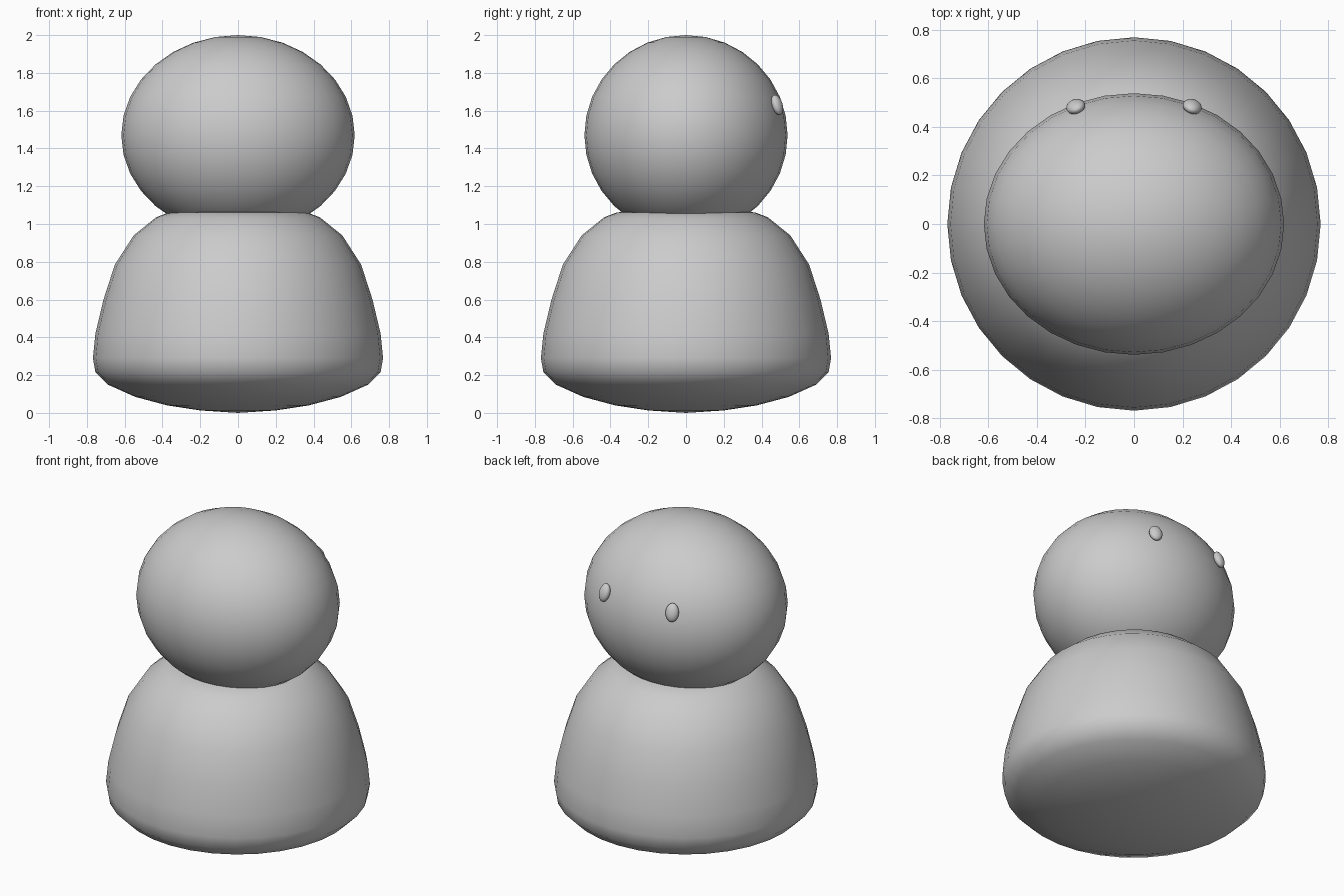
import bpy, bmesh
from math import sin, cos, pi
from mathutils import Vector, Matrix

if "Cube" in bpy.data.objects:
    bpy.data.objects.remove(bpy.data.objects["Cube"])


def finish(name, bm):
    bmesh.ops.recalc_face_normals(bm, faces=bm.faces)
    for f in bm.faces:
        f.smooth = True
    mesh = bpy.data.meshes.new(name)
    bm.to_mesh(mesh)
    bm.free()
    obj = bpy.data.objects.new(name, mesh)
    bpy.context.collection.objects.link(obj)
    return obj


def lathe(name, profile, segments=32):
    # (radius, z) rows from bottom pole to top pole
    bm = bmesh.new()
    rings = []
    for r, z in profile:
        n = segments if r > 0 else 1
        rings.append([bm.verts.new((r * cos(2 * pi * i / segments),
                                    r * sin(2 * pi * i / segments), z)) for i in range(n)])
    for a, b in zip(rings, rings[1:]):
        for i in range(segments):
            j = (i + 1) % segments
            quad = [a[i % len(a)], a[j % len(a)], b[j % len(b)], b[i % len(b)]]
            bm.faces.new(list(dict.fromkeys(quad)))
    return finish(name, bm)


def ellipsoid(name, center, radii, rotation=Matrix(), segments=32, rings=16):
    bm = bmesh.new()
    m = Matrix.Translation(center) @ rotation @ Matrix.Diagonal((*radii, 1))
    bmesh.ops.create_uvsphere(bm, u_segments=segments, v_segments=rings, radius=1, matrix=m)
    return finish(name, bm)


# Bell-shaped body with a shallow rounded base
lathe("body", [(0, 0), (0.2, 0.013), (0.376, 0.04), (0.545, 0.085), (0.69, 0.15),
               (0.755, 0.215), (0.768, 0.29), (0.755, 0.42), (0.712, 0.6),
               (0.652, 0.785), (0.552, 0.94), (0.434, 1.035), (0.37, 1.06),
               (0.2, 1.085), (0, 1.095)])

# Wide head
head_center = Vector((0, 0, 1.47))
head_radii = Vector((0.618, 0.538, 0.53))
ellipsoid("head", head_center, head_radii)

# Eyes on the back side, lying along the head surface
for side, label in ((-1, "left"), (1, "right")):
    p = Vector((0.24 * side, 0.483, 1.63))
    d = p - head_center
    normal = Vector([d[i] / head_radii[i] ** 2 for i in range(3)])
    tilt = normal.to_track_quat('Y', 'Z').to_matrix().to_4x4()
    ellipsoid("eye_" + label, p, (0.04, 0.027, 0.056), tilt, 16, 10)
